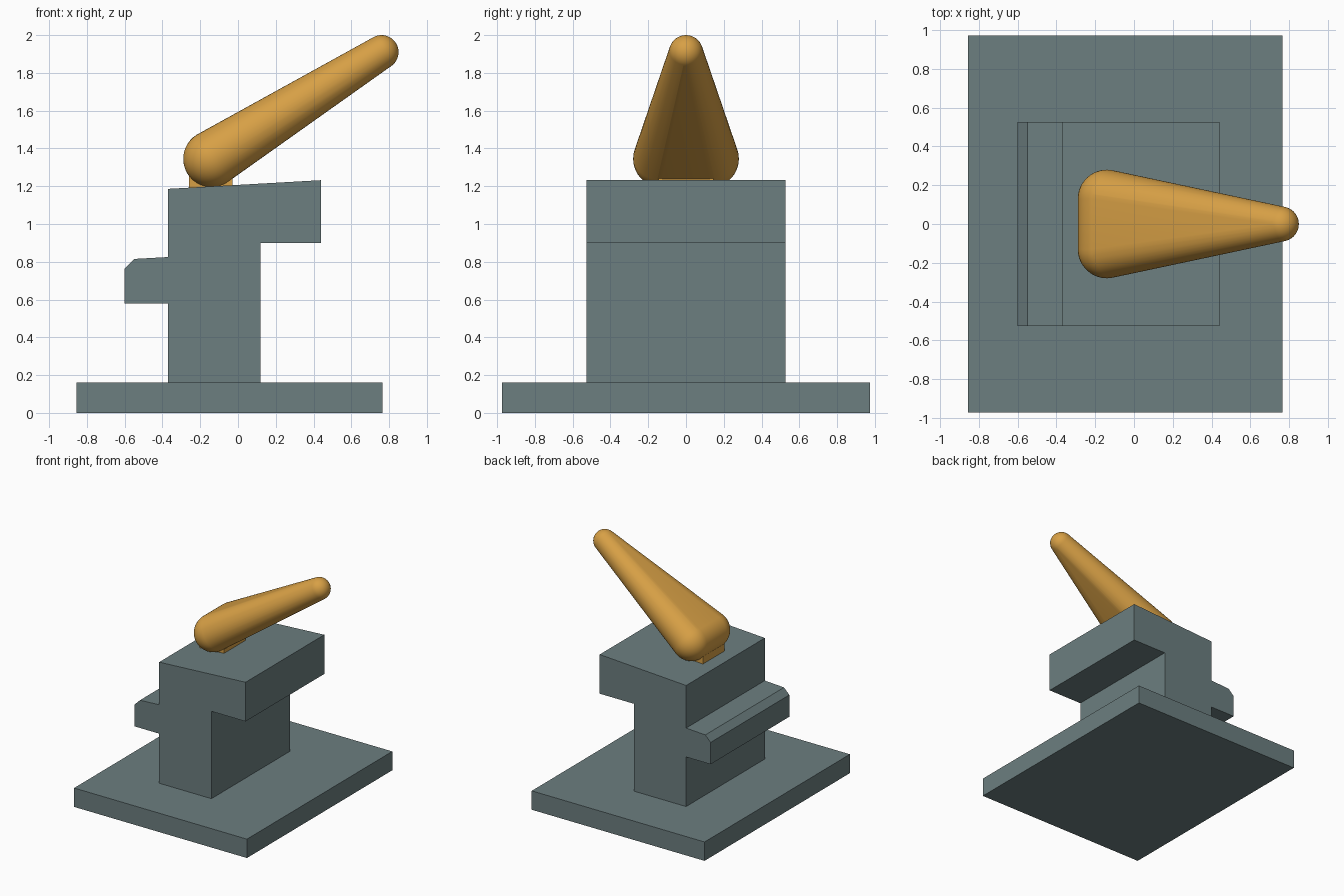
import bpy, bmesh, math
from mathutils import Matrix

cube = bpy.data.objects.get("Cube")
if cube:
    bpy.data.objects.remove(cube, do_unlink=True)


def material(name, rgb):
    mat = bpy.data.materials.new(name)
    mat.use_nodes = True
    color = (*rgb, 1)
    mat.diffuse_color = color
    mat.node_tree.nodes["Principled BSDF"].inputs["Base Color"].default_value = color
    return mat


slate = material("slate grey", (0.15, 0.21, 0.215))
amber = material("amber", (0.68, 0.35, 0.06))


def finish(bm, name, mat):
    bmesh.ops.recalc_face_normals(bm, faces=bm.faces)
    mesh = bpy.data.meshes.new(name)
    bm.to_mesh(mesh)
    bm.free()
    mesh.materials.append(mat)
    obj = bpy.data.objects.new(name, mesh)
    bpy.context.collection.objects.link(obj)
    return obj


def extrude_profile(name, profile, half_width, mat):
    """Extrude an x-z outline symmetrically along y."""
    bm = bmesh.new()
    face = bm.faces.new([bm.verts.new((x, -half_width, z)) for x, z in profile])
    ext = bmesh.ops.extrude_face_region(bm, geom=[face])
    verts = [v for v in ext["geom"] if isinstance(v, bmesh.types.BMVert)]
    bmesh.ops.translate(bm, verts=verts, vec=(0, 2 * half_width, 0))
    return finish(bm, name, mat)


# Base plate
extrude_profile("base_plate", [(-0.855, 0), (0.765, 0), (0.765, 0.16), (-0.855, 0.16)],
                0.973, slate)

# Column with overhanging head and chamfered ledge
extrude_profile("column", [
    (-0.37, 0.16), (0.12, 0.16), (0.12, 0.9), (0.44, 0.9), (0.44, 1.232),
    (-0.37, 1.186), (-0.37, 0.825), (-0.55, 0.815), (-0.6, 0.765),
    (-0.6, 0.58), (-0.37, 0.58)], 0.527, slate)

# Pivot block under the lever
extrude_profile("pivot_block", [(-0.26, 1.18), (-0.03, 1.18), (-0.03, 1.27), (-0.26, 1.27)],
                0.145, amber)

# Tapered rounded lever: hull around two heel balls and one tip ball
bm = bmesh.new()
tilt = Matrix.Rotation(math.radians(58), 4, "Y")
for center, radius in [((-0.14, 0.13, 1.345), 0.15),
                       ((-0.14, -0.13, 1.345), 0.15),
                       ((0.76, 0, 1.91), 0.09)]:
    bmesh.ops.create_uvsphere(bm, u_segments=40, v_segments=20, radius=radius,
                              matrix=Matrix.Translation(center) @ tilt)
hull = bmesh.ops.convex_hull(bm, input=bm.verts, use_existing_faces=False)
keep = {g for g in hull["geom"] if isinstance(g, bmesh.types.BMFace)}
bmesh.ops.delete(bm, geom=[f for f in bm.faces if f not in keep], context="FACES")
bmesh.ops.delete(bm, geom=[v for v in bm.verts if not v.link_faces], context="VERTS")
lever = finish(bm, "lever", amber)
bpy.ops.object.select_all(action="DESELECT")
lever.select_set(True)
bpy.context.view_layer.objects.active = lever
bpy.ops.object.shade_smooth_by_angle(angle=math.radians(30))
